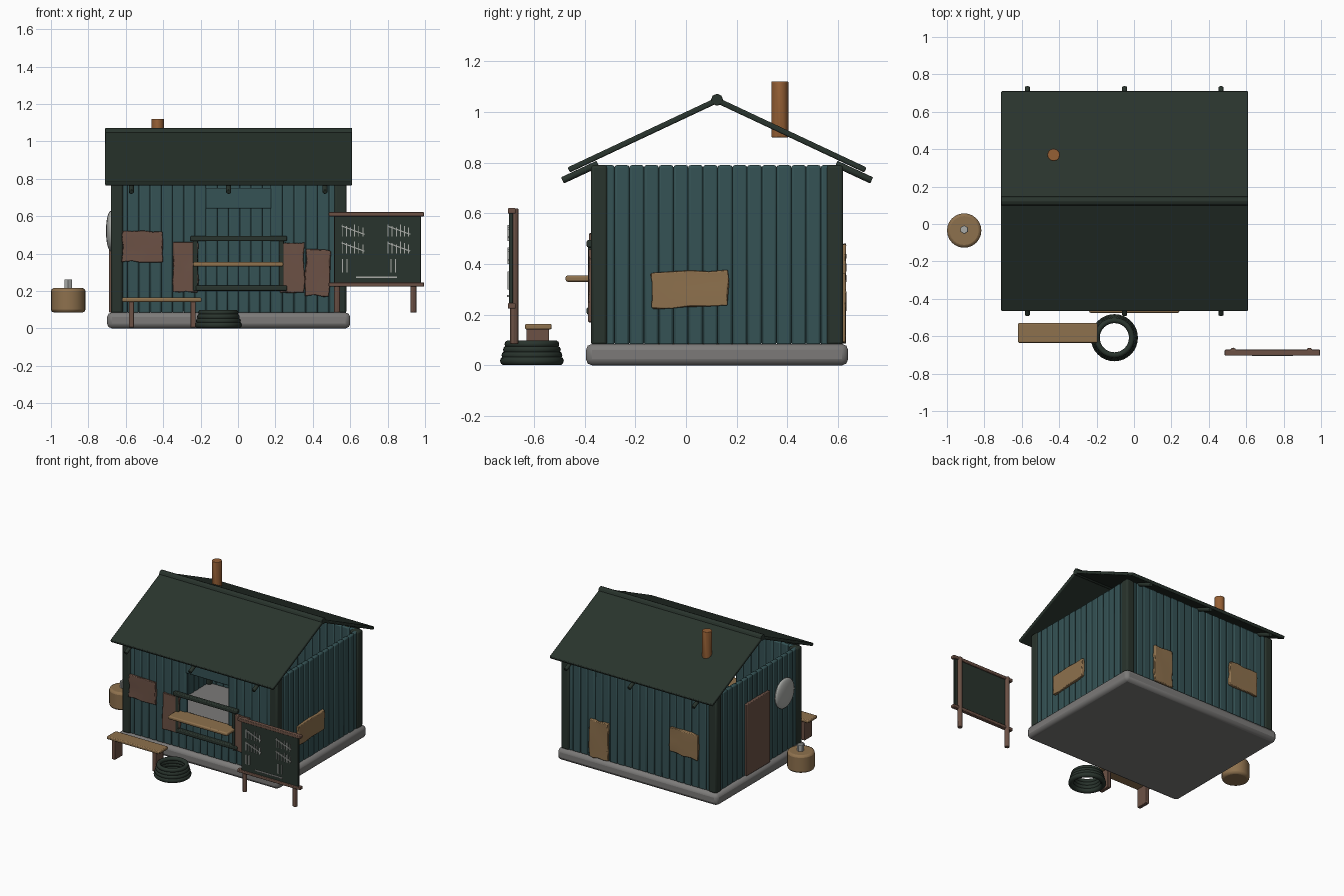
import bpy, bmesh, math, random
from mathutils import Vector, Matrix

random.seed(4)
if "Cube" in bpy.data.objects:
    bpy.data.objects.remove(bpy.data.objects["Cube"])


def material(name, r, g, b):
    m = bpy.data.materials.new(name)
    m.use_nodes = True
    m.diffuse_color = (r, g, b, 1)
    m.node_tree.nodes["Principled BSDF"].inputs["Base Color"].default_value = (r, g, b, 1)
    return m


TEAL = material("teal_planks", .035, .085, .09)
GREEN = material("dark_green", .022, .034, .026)
GREY = material("concrete_grey", .2, .195, .19)
TAN = material("tan_wood", .27, .165, .075)
BROWN = material("brown_wood", .15, .083, .06)
PALE = material("pale_grey", .4, .41, .39)
COPPER = material("copper", .3, .115, .035)


def finish(bm, name, mat, bevel=0.0, segments=2):
    me = bpy.data.meshes.new(name)
    bm.to_mesh(me)
    bm.free()
    ob = bpy.data.objects.new(name, me)
    bpy.context.collection.objects.link(ob)
    me.materials.append(mat)
    if bevel:
        mod = ob.modifiers.new("bevel", "BEVEL")
        mod.width, mod.segments, mod.limit_method = bevel, segments, "ANGLE"
    bpy.ops.object.select_all(action="DESELECT")
    ob.select_set(True)
    bpy.context.view_layer.objects.active = ob
    bpy.ops.object.shade_smooth_by_angle(angle=math.radians(40))
    return ob


def add_box(bm, lo, hi, rot=None):
    lo, hi = Vector(lo), Vector(hi)
    m = Matrix.Translation((lo + hi) / 2) @ (rot or Matrix()) @ Matrix.Diagonal((*(hi - lo), 1))
    return bmesh.ops.create_cube(bm, size=1, matrix=m)["verts"]


def box(name, mat, lo, hi, bevel=0.004, rot=None):
    bm = bmesh.new()
    add_box(bm, lo, hi, rot)
    return finish(bm, name, mat, bevel)


def rod(name, mat, a, b, r, sides=10, bevel=0.003):
    a, b = Vector(a), Vector(b)
    d = b - a
    bm = bmesh.new()
    m = Matrix.Translation((a + b) / 2) @ d.to_track_quat("Z", "Y").to_matrix().to_4x4()
    bmesh.ops.create_cone(bm, cap_ends=True, segments=sides, radius1=r, radius2=r,
                          depth=d.length, matrix=m)
    return finish(bm, name, mat, bevel)


def planks(name, start, end, count, axis, inner, outer, z0, z1):
    """A run of upright rounded planks along x (axis 0) or y (axis 1)."""
    bm = bmesh.new()
    step = (end - start) / count
    for i in range(count):
        a, b = start + i * step, start + (i + 1) * step
        j = random.uniform(0, .004)
        lo, hi = [a, inner + j, z0], [b, outer + j, z1]
        if axis:
            lo, hi = [inner + j, a, z0], [outer + j, b, z1]
        add_box(bm, lo, hi)
    return finish(bm, name, TEAL, .009)


def rough_board(name, mat, centre, w, h, facing, tilt=0.0):
    """Weathered board with uneven edges, nailed flat on a wall."""
    bm = bmesh.new()
    bmesh.ops.create_cube(bm, size=1, matrix=Matrix.Diagonal((w, .022, h, 1)))
    bmesh.ops.subdivide_edges(bm, edges=[e for e in bm.edges if e.calc_length() > .03],
                              cuts=3, use_grid_fill=True)
    for v in bm.verts:
        v.co.x += random.uniform(-.006, .006)
        v.co.z += random.uniform(-.006, .006)
        v.co.y += random.uniform(-.002, .002)
    turn = Matrix.Rotation(facing, 4, "Z") @ Matrix.Rotation(tilt, 4, "Y")
    bmesh.ops.transform(bm, matrix=Matrix.Translation(centre) @ turn, verts=bm.verts)
    return finish(bm, name, mat, .004)


# Foundation and corner posts
box("foundation", GREY, (-.7, -.395, 0), (.6, .64, .085), .025)
for x in (-.68, .515):
    for y in (-.375, .555):
        box("corner_post", GREEN, (x, y, .08), (x + .065, y + .065, .79), .012)

# Plank walls, with the serving opening in the front
planks("front_wall_right", -.65, -.17, 8, 0, -.365, -.335, .08, .79)
planks("front_wall_below_hatch", -.17, .175, 6, 0, -.365, -.335, .08, .35)
planks("front_wall_left", .175, .55, 6, 0, -.365, -.335, .08, .79)
box("hatch_header", TEAL, (-.175, -.36, .64), (.18, -.335, .75), .006)
planks("back_wall", -.65, .55, 20, 0, .58, .61, .08, .79)
planks("left_wall", -.34, .59, 16, 1, .54, .57, .08, .79)
planks("right_wall", -.34, .59, 16, 1, -.674, -.644, .08, .79)

# Roof slabs, ridge cap and rafter tails
MID = .1225
slope = math.atan2(.27, .575)
for side in (-1, 1):
    y, z = MID + side * .294, .908
    rot = Matrix.Rotation(-side * slope, 4, "X")
    half = Vector((.66, .322, .011))
    c = Vector((-.05, y, z))
    box("roof_slab", GREEN, c - half, c + half, .006, rot)
    for x in (-.57, -.05, .465):
        rod("rafter_tail", GREEN, (x, MID + side * .61, .73), (x, MID + side * .47, .795), .014)
rod("ridge_cap", GREEN, (-.71, MID, 1.048), (.61, MID, 1.048), .024, 8)
rod("chimney", COPPER, (-.43, .37, .9), (-.43, .37, 1.12), .034, 12)

# Serving hatch frame, counter and shutters
for z, x0 in ((.48, -.255), (.215, -.225)):
    box("hatch_rail", GREEN, (x0, -.392, z - .014), (.262, -.36, z + .014), .006)
for x in (-.228, .232):
    box("hatch_upright", GREEN, (x - .013, -.386, .2), (x + .013, -.36, .485), .005)
box("counter", TAN, (-.24, -.475, .33), (.242, -.345, .355), .008)
rough_board("right_shutter", BROWN, (-.28, -.372, .325), .13, .265, 0)
rough_board("left_shutter", BROWN, (.288, -.372, .325), .13, .265, 0)
rough_board("menu_panel", BROWN, (.425, -.374, .297), .13, .245, 0, .02)
rough_board("front_window_board", BROWN, (-.51, -.372, .437), .215, .165, 0, .03)

# Boards on the other walls
rough_board("left_window_board", TAN, (.578, .015, .302), .3, .14, math.pi / 2, -.04)
rough_board("back_tall_board", TAN, (.27, .62, .225), .15, .27, math.pi)
rough_board("back_window_board", TAN, (-.42, .62, .385), .23, .18, math.pi, .03)

# Side door and shallow round dish
box("side_door", BROWN, (-.69, .01, .085), (-.665, .28, .61), .005)
bm = bmesh.new()
bmesh.ops.create_uvsphere(bm, u_segments=24, v_segments=12, radius=1,
                          matrix=Matrix.Translation((-.68, -.17, .52)) @ Matrix.Diagonal((.026, .108, .108, 1)))
finish(bm, "round_dish", PALE)

# Bench
box("bench_seat", TAN, (-.62, -.635, .142), (-.195, -.53, .164), .006)
for x in (-.57, -.24):
    box("bench_leg", BROWN, (x - .014, -.63, .004), (x + .014, -.54, .145), .004)

# Coil of rings on the ground
for i in range(4):
    bpy.ops.mesh.primitive_torus_add(location=(-.105, -.608, .018 + i * .022), major_segments=32,
                                     minor_segments=10, major_radius=.108 - i * .005,
                                     minor_radius=.018 - i * .001)
    ring = bpy.context.object
    ring.name = "coil_ring"
    ring.data.materials.append(GREEN)
    bpy.ops.object.shade_smooth_by_angle(angle=math.radians(60))

# Gas canister
rod("canister_body", TAN, (-.908, -.035, .085), (-.908, -.035, .215), .092, 24, .015)
rod("canister_valve", PALE, (-.908, -.03, .21), (-.908, -.03, .262), .023, 6, .002)

# Notice board with posts, rails and chalk marks
for x in (.53, .938):
    rod("board_post", BROWN, (x, -.678, .085), (x, -.678, .62), .017, 8)
for z in (.61, .235):
    box("board_rail", BROWN, (.485, -.703, z - .011), (.995, -.672, z + .011), .004)
box("notice_board", GREEN, (.515, -.698, .24), (.978, -.683, .61), .003)
bm = bmesh.new()
add_box(bm, (.63, -.706, .27), (.85, -.697, .278))
for x0 in (.555, .8):
    for z in (.525, .435):
        for i in range(6):
            x = x0 + i * .022
            add_box(bm, (x, -.704, z - .035), (x + .005, -.697, z + .03 - .008 * (i % 3)))
        add_box(bm, (x0 - .005, -.704, z - .003), (x0 + .125, -.697, z + .003),
                Matrix.Rotation(.35, 4, "Y"))
    for i in range(2):
        x = x0 + i * .025 + (.015 if x0 > .7 else 0)
        add_box(bm, (x, -.704, .3), (x + .006, -.697, .37))
finish(bm, "chalk_marks", PALE)
